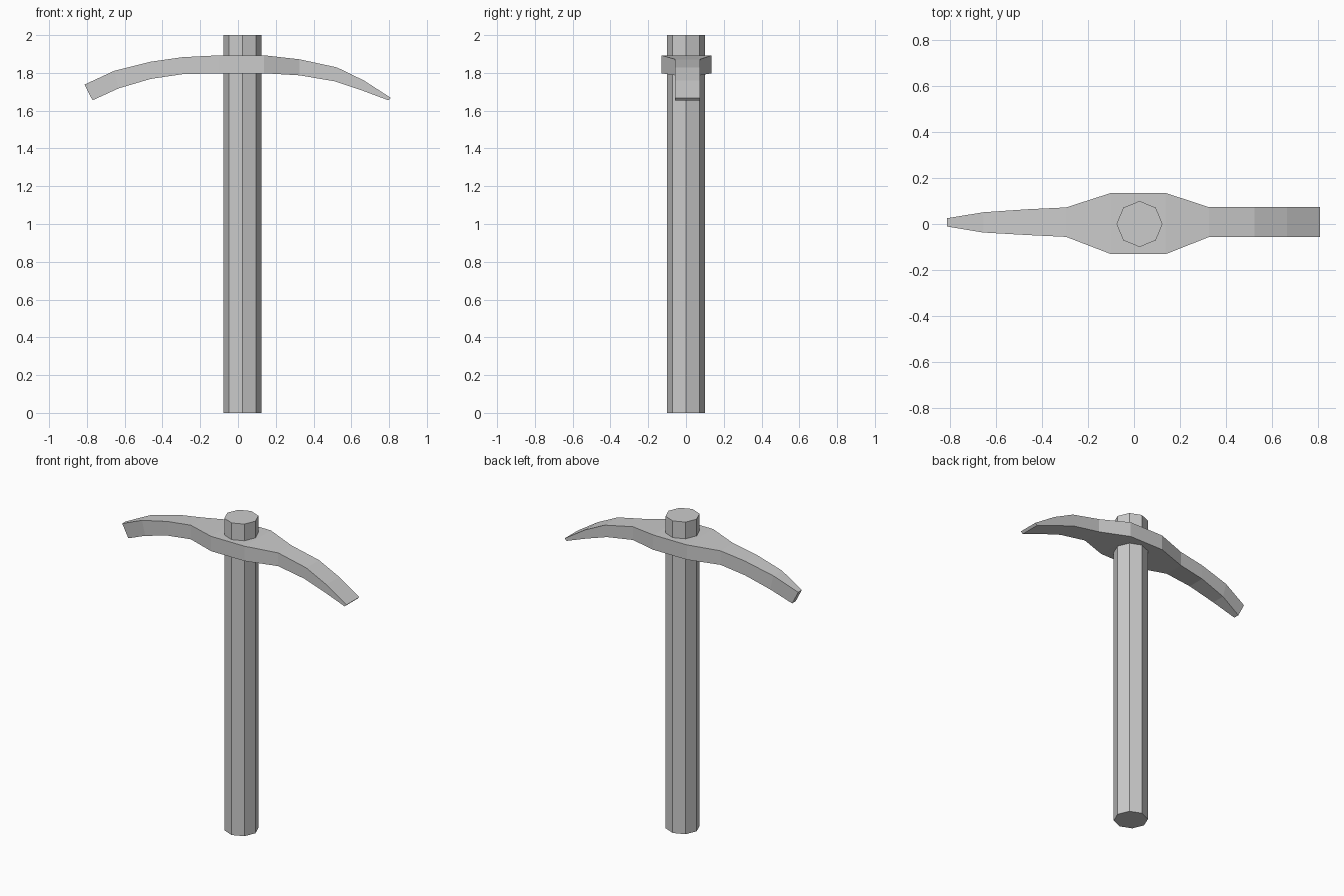
import bpy
import bmesh

# Handle: octagonal shaft
bpy.ops.mesh.primitive_cylinder_add(vertices=8, radius=0.1, depth=2.0, location=(0.024, 0, 1.0))
handle = bpy.context.object
handle.name = "handle"

# Head: rectangular sections from the pick point to the chisel edge
# (top x, top z, bottom x, bottom z, half width, centre y)
sections = [
    (-0.813, 1.738, -0.770, 1.655, 0.018, 0.007),
    (-0.655, 1.811, -0.632, 1.718, 0.044, 0.007),
    (-0.463, 1.859, -0.463, 1.768, 0.056, 0.008),
    (-0.295, 1.883, -0.295, 1.793, 0.064, 0.008),
    (-0.100, 1.893, -0.100, 1.798, 0.133, 0.002),
    (0.138, 1.893, 0.138, 1.798, 0.133, 0.002),
    (0.325, 1.872, 0.325, 1.787, 0.065, 0.008),
    (0.524, 1.829, 0.510, 1.756, 0.065, 0.008),
    (0.666, 1.760, 0.654, 1.708, 0.065, 0.008),
    (0.809, 1.668, 0.796, 1.655, 0.065, 0.008),
]
bm = bmesh.new()
rings = []
for tx, tz, bx, bz, w, cy in sections:
    corners = [(tx, cy - w, tz), (tx, cy + w, tz), (bx, cy + w, bz), (bx, cy - w, bz)]
    rings.append([bm.verts.new(c) for c in corners])
for a, b in zip(rings, rings[1:]):
    for i in range(4):
        j = (i + 1) % 4
        bm.faces.new((a[i], a[j], b[j], b[i]))
bm.faces.new(rings[0])
bm.faces.new(rings[-1])
bmesh.ops.recalc_face_normals(bm, faces=bm.faces)
mesh = bpy.data.meshes.new("pick_head")
bm.to_mesh(mesh)
bm.free()
head = bpy.data.objects.new("pick_head", mesh)
bpy.context.collection.objects.link(head)
